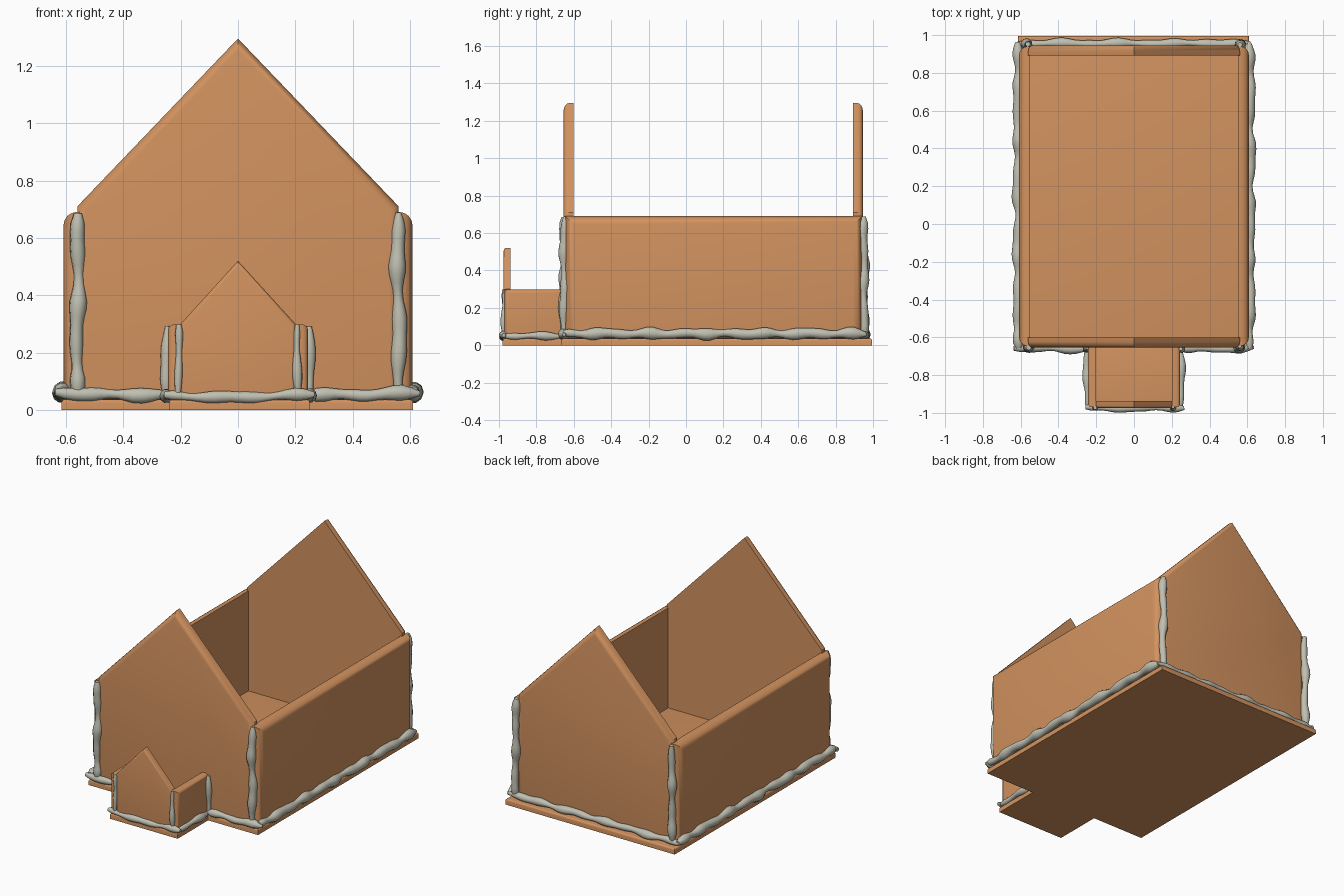
import bpy, bmesh, math, random
from mathutils import Vector

if "Cube" in bpy.data.objects:
    bpy.data.objects.remove(bpy.data.objects["Cube"])

random.seed(4)


def material(name, col):
    m = bpy.data.materials.new(name)
    m.diffuse_color = (*col, 1)
    m.use_nodes = True
    m.node_tree.nodes["Principled BSDF"].inputs["Base Color"].default_value = m.diffuse_color
    return m


GINGER = material("gingerbread", (0.65, 0.29, 0.115))
ICING = material("icing", (0.52, 0.52, 0.44))


def panel(name, pts, place, thick, bevel):
    """Flat biscuit: 2D outline, placed by place(u, v, depth), outer rim rounded."""
    bm = bmesh.new()
    inner = [bm.verts.new(place(u, v, 0)) for u, v in pts]
    outer = [bm.verts.new(place(u, v, thick)) for u, v in pts]
    n = len(pts)
    bm.faces.new(inner)
    front = bm.faces.new(outer)
    for i in range(n):
        j = (i + 1) % n
        bm.faces.new((inner[i], inner[j], outer[j], outer[i]))
    bmesh.ops.recalc_face_normals(bm, faces=bm.faces[:])
    bmesh.ops.bevel(bm, geom=list(front.edges), offset=bevel, segments=4,
                    profile=0.5, affect='EDGES')
    me = bpy.data.meshes.new(name)
    bm.to_mesh(me)
    bm.free()
    ob = bpy.data.objects.new(name, me)
    bpy.context.collection.objects.link(ob)
    me.materials.append(GINGER)
    smooth(ob, 40)
    return ob


def smooth(ob, angle):
    bpy.ops.object.select_all(action='DESELECT')
    ob.select_set(True)
    bpy.context.view_layer.objects.active = ob
    bpy.ops.object.shade_smooth_by_angle(angle=math.radians(angle))


def rect(u0, u1, v0, v1):
    return [(u0, v0), (u1, v0), (u1, v1), (u0, v1)]


def gable(w, shoulder, apex, z0=0.03):
    return [(-w, z0), (w, z0), (w, shoulder), (0, apex), (-w, shoulder)]


def icing(name, pts, r, wob=0.3, step=0.03):
    """Piped icing: wobbling tube along a polyline, tapered at both ends."""
    pts = [Vector(p) for p in pts]
    path = []
    for a, b in zip(pts, pts[1:]):
        k = max(2, round((b - a).length / step))
        path += [a.lerp(b, i / k) for i in range(k)]
    path.append(pts[-1])
    cu = bpy.data.curves.new(name, 'CURVE')
    cu.dimensions = '3D'
    cu.bevel_depth = r
    cu.bevel_resolution = 3
    cu.use_fill_caps = True
    sp = cu.splines.new('POLY')
    sp.points.add(len(path) - 1)
    ph = [random.uniform(0, 6.28) for _ in range(4)]
    s = 0
    for i, p in enumerate(path):
        if i:
            s += (p - path[i - 1]).length
        wave = 0.6 * math.sin(s * 23 + ph[0]) + 0.5 * math.sin(s * 41 + ph[1])
        off = Vector((math.sin(s * 17 + ph[2]), math.sin(s * 19 + ph[3]),
                      math.sin(s * 29 + ph[1]))) * r * 0.15
        end = min(i, len(path) - 1 - i)
        sp.points[i].co = (*(p + off), 1)
        sp.points[i].radius = (1 + wob * wave) * (0.5, 0.85, 1)[min(end, 2)]
    cu.materials.append(ICING)
    ob = bpy.data.objects.new(name, cu)
    bpy.context.collection.objects.link(ob)
    bpy.ops.object.select_all(action='DESELECT')
    ob.select_set(True)
    bpy.context.view_layer.objects.active = ob
    bpy.ops.object.convert(target='MESH')
    smooth(bpy.context.object, 70)


# base slabs
flat = lambda u, v, d: (u, v, d)
panel("main_base", rect(-0.615, 0.61, -0.665, 0.995), flat, 0.037, 0.012)
panel("porch_base", rect(-0.24, 0.25, -0.98, -0.65), flat, 0.037, 0.012)

# gable walls of house and porch
panel("front_wall", gable(0.56, 0.71, 1.295), lambda u, v, d: (u, -0.602 - d, v), 0.053, 0.03)
panel("back_wall", gable(0.56, 0.71, 1.295), lambda u, v, d: (u, 0.893 + d, v), 0.053, 0.03)
panel("porch_front", gable(0.2, 0.3, 0.52), lambda u, v, d: (u, -0.937 - d, v), 0.038, 0.012)

# side walls, mirrored
for s, side in ((-1, "left"), (1, "right")):
    panel(side + "_wall", rect(-0.645, 0.94, 0.03, 0.69),
          lambda u, v, d: (s * (0.55 + d), u, v), 0.058, 0.045)
    panel(side + "_porch_wall", rect(-0.97, -0.64, 0.03, 0.298),
          lambda u, v, d: (s * (0.2 + d), u, v), 0.044, 0.02)
    # icing along the foot of the walls
    icing(side + "_foot_icing", [(s * 0.612, -0.66, 0.062), (s * 0.612, 0.96, 0.062)], 0.027)
    icing(side + "_front_foot_icing", [(s * 0.635, -0.655, 0.06), (s * 0.45, -0.658, 0.053),
                                       (s * 0.245, -0.66, 0.053)], 0.022)
    icing(side + "_porch_foot_icing", [(s * 0.248, -0.66, 0.05), (s * 0.248, -0.975, 0.05)], 0.019)
    # icing up the corners
    icing(side + "_front_corner_icing", [(s * 0.562, -0.65, 0.05), (s * 0.556, -0.65, 0.685)], 0.024)
    icing(side + "_back_corner_icing", [(s * 0.568, 0.952, 0.05), (s * 0.562, 0.95, 0.685)], 0.023)
    icing(side + "_porch_corner_icing", [(s * 0.207, -0.972, 0.045), (s * 0.207, -0.972, 0.3)], 0.014)
    icing(side + "_porch_joint_icing", [(s * 0.248, -0.66, 0.045), (s * 0.25, -0.66, 0.29)], 0.018)

icing("porch_front_foot_icing", [(-0.255, -0.972, 0.05), (0, -0.975, 0.043), (0.265, -0.972, 0.055)], 0.019)
icing("back_foot_icing", [(-0.62, 0.955, 0.058), (0.62, 0.955, 0.058)], 0.022)
